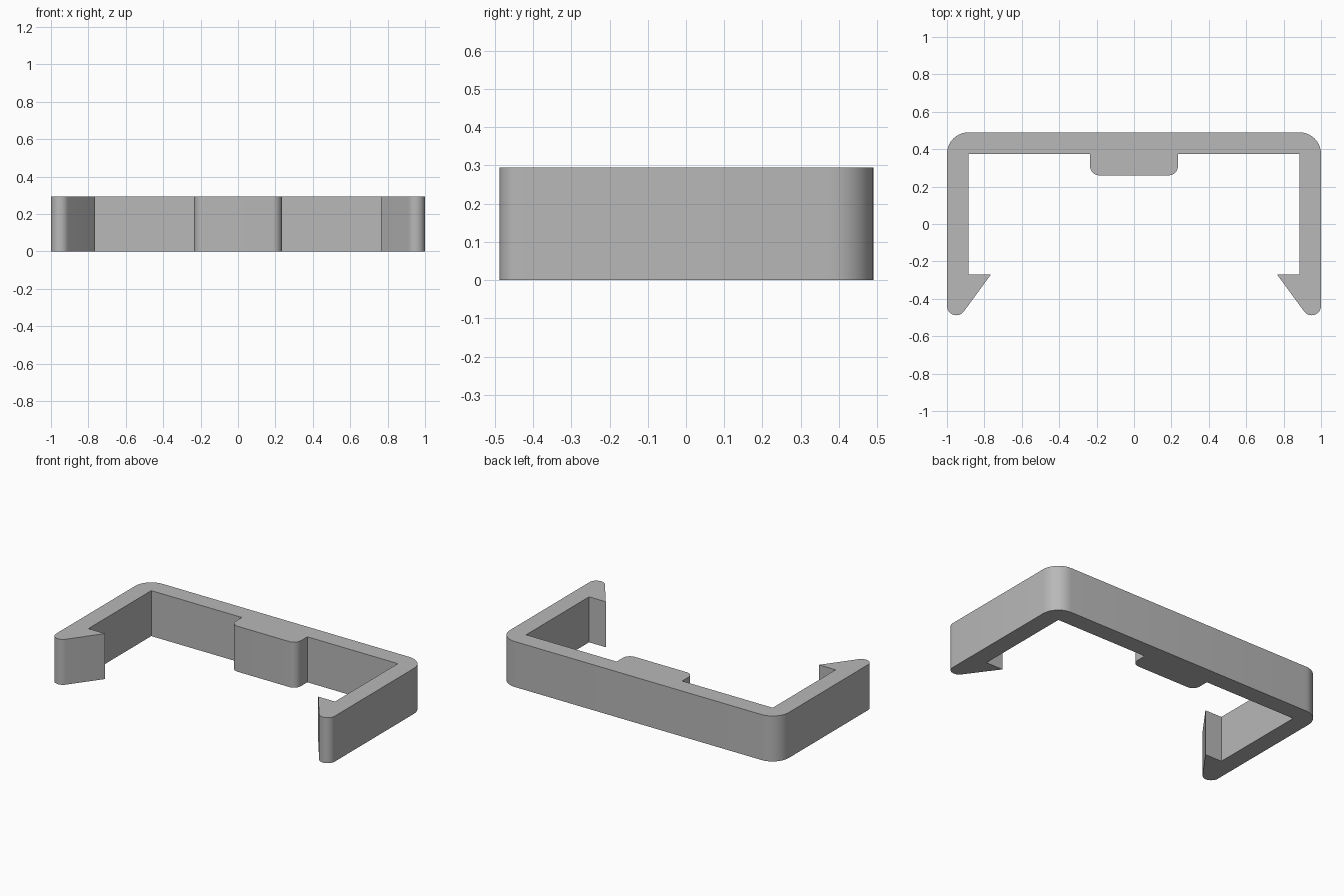
import bpy, bmesh, math

HEIGHT = 0.295

cube = bpy.data.objects.get("Cube")
if cube:
    bpy.data.objects.remove(cube, do_unlink=True)


def arc(cx, cy, r, start, end, steps=10):
    """Points on a circle between two angles in degrees."""
    angles = [math.radians(start + (end - start) * i / steps) for i in range(steps + 1)]
    return [(cx + r * math.cos(a), cy + r * math.sin(a)) for a in angles]


# Half outline, from the back centre round the leg and hook to the pad
half = arc(0.885, 0.375, 0.115, 90, 0)              # outer back corner
half += arc(0.95, -0.438, 0.05, 0, -143.7, 14)      # rounded leg tip
half += [(0.765, -0.27), (0.885, -0.27)]            # hook barb
half += [(0.885, 0.375), (0.235, 0.375)]            # inner corner, pad root
half += arc(0.185, 0.31, 0.05, 0, -90)              # pad corner
outline = half + [(-x, y) for x, y in reversed(half)]

# Extrude the outline into the clip
bm = bmesh.new()
base = bm.faces.new([bm.verts.new((x, y, 0)) for x, y in outline])
grown = bmesh.ops.extrude_face_region(bm, geom=[base], use_keep_orig=True)
top = [v for v in grown["geom"] if isinstance(v, bmesh.types.BMVert)]
bmesh.ops.translate(bm, verts=top, vec=(0, 0, HEIGHT))
bmesh.ops.recalc_face_normals(bm, faces=bm.faces)
mesh = bpy.data.meshes.new("snap_clip")
bm.to_mesh(mesh)
bm.free()
clip = bpy.data.objects.new("snap_clip", mesh)
bpy.context.collection.objects.link(clip)

# Plain grey plastic
grey = bpy.data.materials.new("light_grey")
grey.use_nodes = True
colour = (0.48, 0.48, 0.48, 1)
grey.diffuse_color = colour
grey.node_tree.nodes["Principled BSDF"].inputs["Base Color"].default_value = colour
mesh.materials.append(grey)

# Smooth rounds, sharp edges
bpy.ops.object.select_all(action="DESELECT")
clip.select_set(True)
bpy.context.view_layer.objects.active = clip
bpy.ops.object.shade_smooth_by_angle(angle=math.radians(30))
